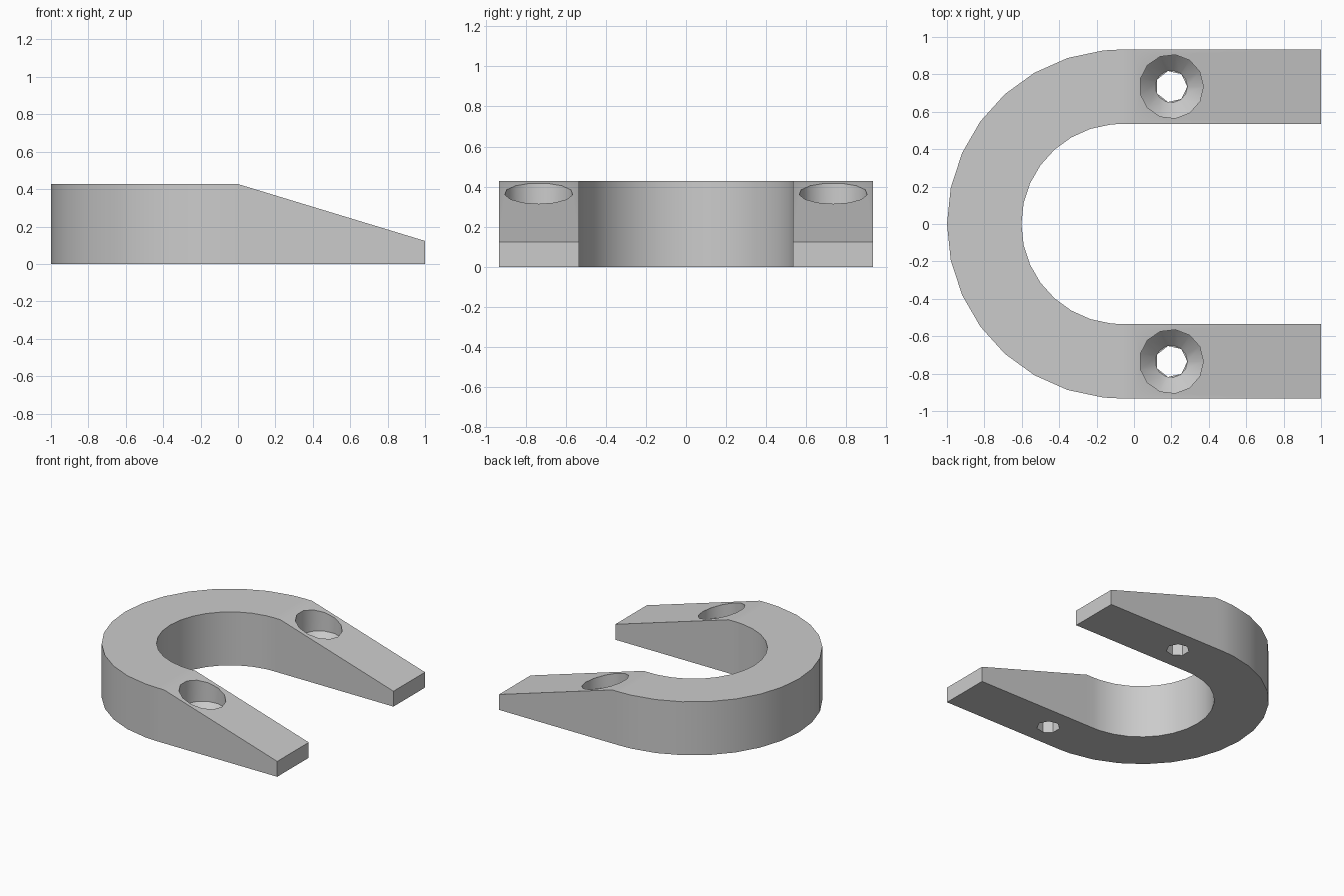
import bpy, bmesh, math

if "Cube" in bpy.data.objects:
    bpy.data.objects.remove(bpy.data.objects["Cube"])

OUTER, INNER, CX = 0.933, 0.535, -0.067
TOP, TIP = 0.427, 0.123

grey = bpy.data.materials.new("grey")
grey.diffuse_color = (0.6, 0.6, 0.6, 1)
grey.use_nodes = True
grey.node_tree.nodes["Principled BSDF"].inputs["Base Color"].default_value = grey.diffuse_color


def make_object(name, bm):
    bmesh.ops.recalc_face_normals(bm, faces=bm.faces)
    mesh = bpy.data.meshes.new(name)
    bm.to_mesh(mesh)
    bm.free()
    mesh.materials.append(grey)
    ob = bpy.data.objects.new(name, mesh)
    bpy.context.collection.objects.link(ob)
    return ob


def loft(name, sections):
    """Skin a row of equal closed cross-sections and cap both ends."""
    bm = bmesh.new()
    rings = [[bm.verts.new(p) for p in s] for s in sections]
    n = len(rings[0])
    for a, b in zip(rings, rings[1:]):
        for i in range(n):
            j = (i + 1) % n
            bm.faces.new((a[i], a[j], b[j], b[i]))
    bm.faces.new(rings[0])
    bm.faces.new(rings[-1])
    return make_object(name, bm)


def section(outer, inner, z):
    return [(*outer, 0), (*inner, 0), (*inner, z), (*outer, z)]


# Horseshoe body: wedge arm, half-round bend, wedge arm
def arm(side):
    return [section((x, side * OUTER), (x, side * INNER), z)
            for x, z in ((1, TIP), (0, TOP), (CX, TOP))]


bend = []
for k in range(-7, 8):
    a = math.radians(180 + 12 * k)
    c, s = math.cos(a), math.sin(a)
    bend.append(section((CX + OUTER * c, OUTER * s), (CX + INNER * c, INNER * s), TOP))
body = loft("horseshoe_body", arm(1) + bend + arm(-1)[::-1])


# Countersunk screw holes, one through each arm
def turned(name, y, sides, profile):
    return loft(name, [[(0.2 + r * math.cos(2 * math.pi * i / sides),
                         y + r * math.sin(2 * math.pi * i / sides), z)
                        for i in range(sides)] for r, z in profile])


cutters = []
for y in (0.735, -0.735):
    cutters.append(turned("screw_shaft_cutter", y, 7, [(0.085, -0.1), (0.085, 0.3)]))
    cutters.append(turned("screw_head_cutter", y, 13,
                          [(0.086, 0.145), (0.171, 0.235), (0.171, 0.6)]))

bpy.context.view_layer.objects.active = body
body.select_set(True)
for cutter in cutters:
    cutter.hide_render = True
    mod = body.modifiers.new("screw_hole", 'BOOLEAN')
    mod.operation = 'DIFFERENCE'
    mod.solver = 'EXACT'
    mod.object = cutter
    bpy.ops.object.modifier_apply(modifier=mod.name)
for cutter in cutters:
    bpy.data.objects.remove(cutter)

bpy.ops.object.shade_smooth_by_angle(angle=math.radians(30))
